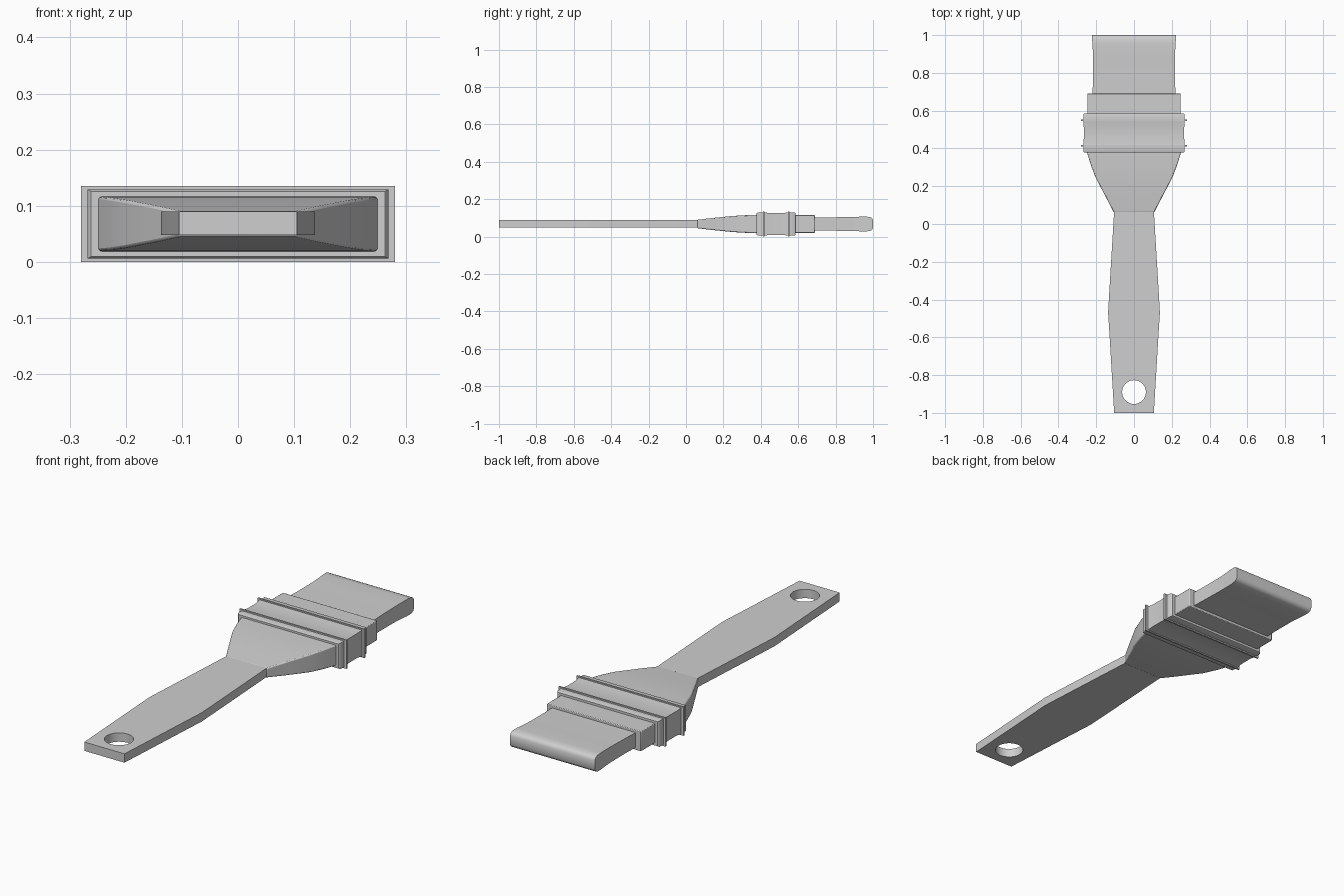
import bpy, bmesh, math

if "Cube" in bpy.data.objects:
    bpy.data.objects.remove(bpy.data.objects["Cube"])

ZC = 0.0675  # height of the brush's centre plane

grey = bpy.data.materials.new("plain_grey")
grey.diffuse_color = (0.62, 0.62, 0.62, 1)
grey.use_nodes = True
grey.node_tree.nodes["Principled BSDF"].inputs["Base Color"].default_value = grey.diffuse_color


def finish(obj, bevel=0.0):
    bpy.ops.object.select_all(action='DESELECT')
    obj.select_set(True)
    bpy.context.view_layer.objects.active = obj
    if bevel:
        m = obj.modifiers.new("soft_edges", 'BEVEL')
        m.width, m.segments = bevel, 2
        m.limit_method, m.angle_limit = 'ANGLE', math.radians(50)
    bpy.ops.object.shade_smooth_by_angle(angle=math.radians(45))


def loft(name, rings, bevel=0.0):
    """Skin rectangular sections given as (y, half width, half height)."""
    bm = bmesh.new()
    loops = []
    for y, w, h in rings:
        loops.append([bm.verts.new((sx * w, y, ZC + sz * h))
                      for sx, sz in ((-1, -1), (1, -1), (1, 1), (-1, 1))])
    for a, b in zip(loops, loops[1:]):
        for i in range(4):
            j = (i + 1) % 4
            bm.faces.new((a[i], a[j], b[j], b[i]))
    bm.faces.new(loops[0])
    bm.faces.new(loops[-1])
    bmesh.ops.recalc_face_normals(bm, faces=bm.faces)
    me = bpy.data.meshes.new(name)
    bm.to_mesh(me)
    bm.free()
    me.materials.append(grey)
    obj = bpy.data.objects.new(name, me)
    bpy.context.collection.objects.link(obj)
    finish(obj, bevel)
    return obj


# Handle: flat outline with a round hanging hole, given thickness
cu = bpy.data.curves.new("handle", 'CURVE')
cu.dimensions, cu.fill_mode, cu.extrude = '2D', 'BOTH', 0.021
outline = [(-0.105, -1), (0.105, -1), (0.13, -0.58), (0.137, -0.47), (0.132, -0.38),
           (0.105, 0.07), (-0.105, 0.07), (-0.132, -0.38), (-0.137, -0.47), (-0.13, -0.58)]
hole = [(0.063 * math.cos(t * math.tau / 32), -0.89 + 0.063 * math.sin(t * math.tau / 32))
        for t in range(32)]
for pts in (outline, hole):
    sp = cu.splines.new('POLY')
    sp.points.add(len(pts) - 1)
    for p, (x, y) in zip(sp.points, pts):
        p.co = (x, y, 0, 1)
    sp.use_cyclic_u = True
handle = bpy.data.objects.new("handle", cu)
handle.location.z = ZC + 0.0015
bpy.context.collection.objects.link(handle)
bpy.ops.object.select_all(action='DESELECT')
handle.select_set(True)
bpy.context.view_layer.objects.active = handle
bpy.ops.object.convert(target='MESH')
handle = bpy.context.view_layer.objects.active
bm = bmesh.new()
bm.from_mesh(handle.data)
bmesh.ops.remove_doubles(bm, verts=bm.verts, dist=1e-5)
bmesh.ops.recalc_face_normals(bm, faces=bm.faces)
bm.to_mesh(handle.data)
bm.free()
handle.data.materials.clear()
handle.data.materials.append(grey)
finish(handle)

# Flared neck between handle and ferrule
loft("neck", [(0.06, 0.106, 0.0225), (0.15, 0.153, 0.033), (0.25, 0.205, 0.043),
              (0.32, 0.231, 0.047), (0.39, 0.252, 0.049)], 0.005)

# Ferrule: two end bands, thin raised rims and a slightly hollow middle
half = [(0.378, 0.262, 0.058), (0.384, 0.268, 0.0615), (0.411, 0.268, 0.0615),
        (0.411, 0.280, 0.0675), (0.419, 0.280, 0.0675), (0.419, 0.268, 0.062),
        (0.45, 0.266, 0.058)]
loft("ferrule", half + [(0.964 - y, w, h) for y, w, h in reversed(half)])

# Collar that grips the bristles
loft("collar", [(0.57, 0.247, 0.047), (0.69, 0.247, 0.047)], 0.003)

# Bristle block with a rounded tip
loft("bristles", [(0.68, 0.220, 0.035), (0.76, 0.217, 0.0355), (0.88, 0.216, 0.037),
                  (0.955, 0.220, 0.040), (0.982, 0.222, 0.038), (0.994, 0.222, 0.032),
                  (1.0, 0.222, 0.020)])
